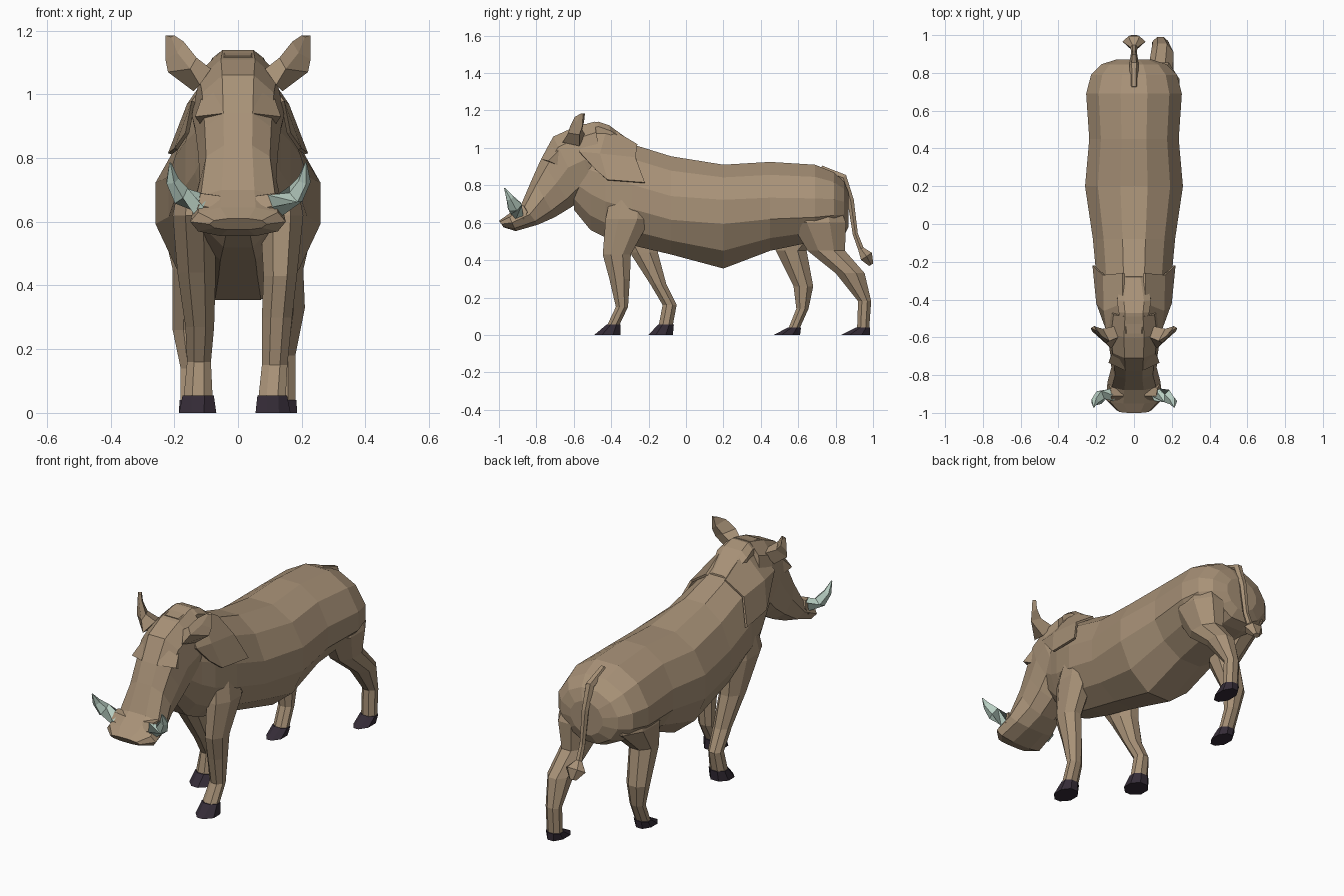
import bpy, bmesh, math
from mathutils import Vector


def material(name, rgb):
    m = bpy.data.materials.new(name)
    m.diffuse_color = (*rgb, 1)
    return m


HIDE = material("brown hide", (0.39, 0.285, 0.185))
HOOF = material("dark hoof", (0.035, 0.025, 0.038))
TUSK = material("pale tusk", (0.48, 0.62, 0.54))


def finish(name, bm, mat):
    bmesh.ops.recalc_face_normals(bm, faces=bm.faces[:])
    me = bpy.data.meshes.new(name)
    bm.to_mesh(me)
    bm.free()
    me.materials.append(mat)
    ob = bpy.data.objects.new(name, me)
    bpy.context.collection.objects.link(ob)
    return ob


def loft(name, rings, mat):
    """Skin closed rings of equal length and cap both ends."""
    bm = bmesh.new()
    vs = [[bm.verts.new(p) for p in r] for r in rings]
    n = len(vs[0])
    for a, b in zip(vs, vs[1:]):
        for i in range(n):
            bm.faces.new((a[i], a[(i + 1) % n], b[(i + 1) % n], b[i]))
    bm.faces.new(vs[0])
    bm.faces.new(vs[-1])
    return finish(name, bm, mat)


def power(v, e):
    return math.copysign(abs(v) ** e, v)


def section(top, bot, w, mid=0.5, n=12, e=0.8, low=None):
    """Upright ring between a top and bottom (y, z), widest at fraction mid from the bottom."""
    t, b = Vector((0, *top)), Vector((0, *bot))
    c = b.lerp(t, mid)
    ring = []
    for i in range(n):
        a = 2 * math.pi * (i + 0.5) / n
        f = low if low and math.cos(a) < 0 else e
        x = power(math.sin(a), e) * w
        k = power(math.cos(a), f) / power(math.cos(math.pi / n), f)
        ring.append(c + ((t - c) * k if k > 0 else (c - b) * k) + Vector((x, 0, 0)))
    return ring


def tube(name, path, mat, n=6):
    """Loft along points (x, y, z, two radii)."""
    rings = []
    pts = [Vector(p[:3]) for p in path]
    for i, p in enumerate(path):
        d = (pts[min(i + 1, len(pts) - 1)] - pts[max(i - 1, 0)]).normalized()
        side = Vector((0, -1, 0)) if abs(d.x) > 0.75 else Vector((1, 0, 0))
        u = (side - d * side.dot(d)).normalized()
        v = d.cross(u)
        rings.append([pts[i] + u * math.cos(2 * math.pi * k / n) * p[3]
                      + v * math.sin(2 * math.pi * k / n) * p[4] for k in range(n)])
    return loft(name, rings, mat)


# Torso and neck: y, top, widest height, bottom, half width
torso = [(-0.60, 1.05, 0.85, 0.67, 0.11), (-0.51, 1.09, 0.80, 0.56, 0.14),
         (-0.43, 1.09, 0.76, 0.52, 0.17), (-0.29, 1.02, 0.72, 0.48, 0.205),
         (-0.08, 0.955, 0.66, 0.43, 0.225), (0.20, 0.91, 0.65, 0.355, 0.268),
         (0.45, 0.925, 0.66, 0.45, 0.245), (0.69, 0.91, 0.66, 0.50, 0.262),
         (0.79, 0.87, 0.67, 0.51, 0.235), (0.845, 0.82, 0.67, 0.53, 0.18),
         (0.87, 0.76, 0.67, 0.58, 0.10)]
loft("torso", [section((y, t), (y, b), w, (m - b) / (t - b), 12, 0.97, 1.25)
               for y, t, m, b, w in torso], HIDE)

# Head, from snout tip to the back of the skull
head = [((-1.0, 0.61), (-0.975, 0.575), 0.09), ((-0.95, 0.645), (-0.91, 0.555), 0.15),
        ((-0.88, 0.70), (-0.79, 0.59), 0.14), ((-0.82, 0.84), (-0.70, 0.63), 0.12),
        ((-0.775, 0.94), (-0.61, 0.685), 0.125), ((-0.71, 1.06), (-0.55, 0.73), 0.135),
        ((-0.60, 1.11), (-0.49, 0.76), 0.145), ((-0.49, 1.14), (-0.43, 0.80), 0.13)]
loft("head", [section(t, b, w, 0.5, 10, 0.85) for t, b, w in head], HIDE)

# Crest of the mane over the nape
loft("mane_crest", [section(*s, 0.6, 8, 0.6) for s in (
    ((-0.58, 1.12), (-0.55, 1.0), 0.07), ((-0.47, 1.14), (-0.45, 0.98), 0.085),
    ((-0.41, 1.12), (-0.38, 0.95), 0.095), ((-0.28, 1.025), (-0.27, 0.95), 0.06))], HIDE)

for s, side in ((1, "right"), (-1, "left")):
    # Hanging mane flap: three rows of points from the nape down
    bm = bmesh.new()
    rows = [((0.05, -0.52, 1.11), (0.06, -0.42, 1.115), (0.06, -0.26, 1.02)),
            ((0.145, -0.57, 0.98), (0.16, -0.46, 0.97), (0.165, -0.27, 0.95)),
            ((0.165, -0.48, 0.88), (0.20, -0.42, 0.83), (0.22, -0.22, 0.815))]
    grid = [[bm.verts.new((s * x, y, z)) for x, y, z in r] for r in rows]
    for a, b in zip(grid, grid[1:]):
        for i in range(2):
            bm.faces.new((a[i], a[i + 1], b[i + 1], b[i]))
    flap = finish("mane_flap_" + side, bm, HIDE)
    flap.modifiers.new("thickness", "SOLIDIFY").thickness = 0.012

    # Ear: leaf-shaped, leaning outwards
    ear = [[(0.085, -0.60, 1.08), (0.12, -0.66, 1.03), (0.14, -0.57, 1.01), (0.10, -0.54, 1.07)],
           [(0.13, -0.62, 1.115), (0.15, -0.63, 1.08), (0.22, -0.57, 1.07), (0.165, -0.555, 1.10)],
           [(0.17, -0.595, 1.165), (0.19, -0.59, 1.13), (0.228, -0.555, 1.11), (0.20, -0.545, 1.14)],
           [(0.20, -0.56, 1.185), (0.21, -0.56, 1.18), (0.227, -0.55, 1.185), (0.21, -0.54, 1.185)]]
    loft("ear_" + side, [[(s * x, y, z) for x, y, z in r] for r in ear], HIDE)

    # Wedge-shaped brow overhanging the eye socket
    brow = [[(0.04, -0.70, 1.055), (0.05, -0.775, 0.94), (0.05, -0.70, 0.90)],
            [(0.10, -0.64, 1.03), (0.135, -0.735, 0.93), (0.11, -0.66, 0.895)]]
    loft("brow_" + side, [[(s * x, y, z) for x, y, z in r] for r in brow], HIDE)

    # Snout swelling around the tusk root, then the tusk
    tube("tusk_root_" + side, [(s * 0.07, -0.88, 0.64, 0.06, 0.05),
                               (s * 0.13, -0.89, 0.655, 0.042, 0.042)], HIDE, 6)
    tube("tusk_" + side, [(s * 0.115, -0.90, 0.65, 0.038, 0.042), (s * 0.18, -0.915, 0.685, 0.032, 0.04),
                          (s * 0.207, -0.94, 0.73, 0.022, 0.022), (s * 0.213, -0.97, 0.785, 0.003, 0.003)],
         TUSK, 5)


def leg(name, rows, hoof):
    """Rows are z, y front, y back, x inner, x outer; the last row meets the hoof."""
    def ring(z, yf, yb, xi, xo, toe=1.0, n=8):
        k = 1 / math.cos(math.pi / n)
        pts = []
        for i in range(n):
            a = 2 * math.pi * (i + 0.5) / n
            w = (xo - xi) / 2 * k * (toe if math.sin(a) < -0.5 else 1)
            pts.append(((xi + xo) / 2 + w * math.cos(a),
                        (yf + yb) / 2 + (yb - yf) / 2 * k * math.sin(a), z))
        return pts
    loft(name, [ring(*r) for r in rows], HIDE)
    z, yf, yb, xi, xo = rows[-1]
    loft(name + "_hoof", [ring(z, yf - 0.005, yb + 0.005, xi - 0.004, xo + 0.004),
                          ring(0.0, *hoof, 0.8)], HOOF)


leg("front_leg_right", [(0.80, -0.39, -0.20, 0.08, 0.17), (0.62, -0.43, -0.19, 0.07, 0.205),
                        (0.43, -0.445, -0.295, 0.08, 0.185), (0.30, -0.41, -0.30, 0.075, 0.17),
                        (0.15, -0.375, -0.31, 0.075, 0.155), (0.055, -0.42, -0.355, 0.065, 0.15)],
    (-0.49, -0.35, 0.055, 0.165))
leg("front_leg_left", [(0.80, -0.39, -0.20, -0.17, -0.08), (0.62, -0.43, -0.16, -0.205, -0.07),
                       (0.44, -0.30, -0.15, -0.19, -0.07), (0.27, -0.19, -0.105, -0.165, -0.075),
                       (0.16, -0.125, -0.05, -0.16, -0.085), (0.055, -0.145, -0.07, -0.17, -0.08)],
    (-0.20, -0.07, -0.185, -0.068))
leg("hind_leg_right", [(0.74, 0.60, 0.80, 0.07, 0.20), (0.60, 0.56, 0.855, 0.05, 0.24),
                       (0.45, 0.65, 0.85, 0.07, 0.205), (0.33, 0.80, 0.955, 0.09, 0.21),
                       (0.18, 0.92, 0.99, 0.10, 0.18), (0.04, 0.915, 0.98, 0.10, 0.18)],
    (0.83, 0.985, 0.095, 0.185))
leg("hind_leg_left", [(0.74, 0.54, 0.80, -0.20, -0.07), (0.60, 0.47, 0.82, -0.24, -0.05),
                      (0.45, 0.48, 0.645, -0.205, -0.07), (0.26, 0.575, 0.68, -0.205, -0.09),
                      (0.14, 0.59, 0.655, -0.18, -0.10), (0.04, 0.55, 0.61, -0.18, -0.10)],
    (0.47, 0.61, -0.185, -0.095))

# Tail with a tuft at the end
tube("tail", [(0, 0.72, 0.885, 0.02, 0.025), (0, 0.84, 0.84, 0.025, 0.025), (0, 0.88, 0.72, 0.02, 0.02),
              (0, 0.905, 0.54, 0.016, 0.016), (0, 0.935, 0.46, 0.018, 0.018),
              (0, 0.965, 0.42, 0.06, 0.04), (0, 0.99, 0.375, 0.02, 0.015)], HIDE, 6)
